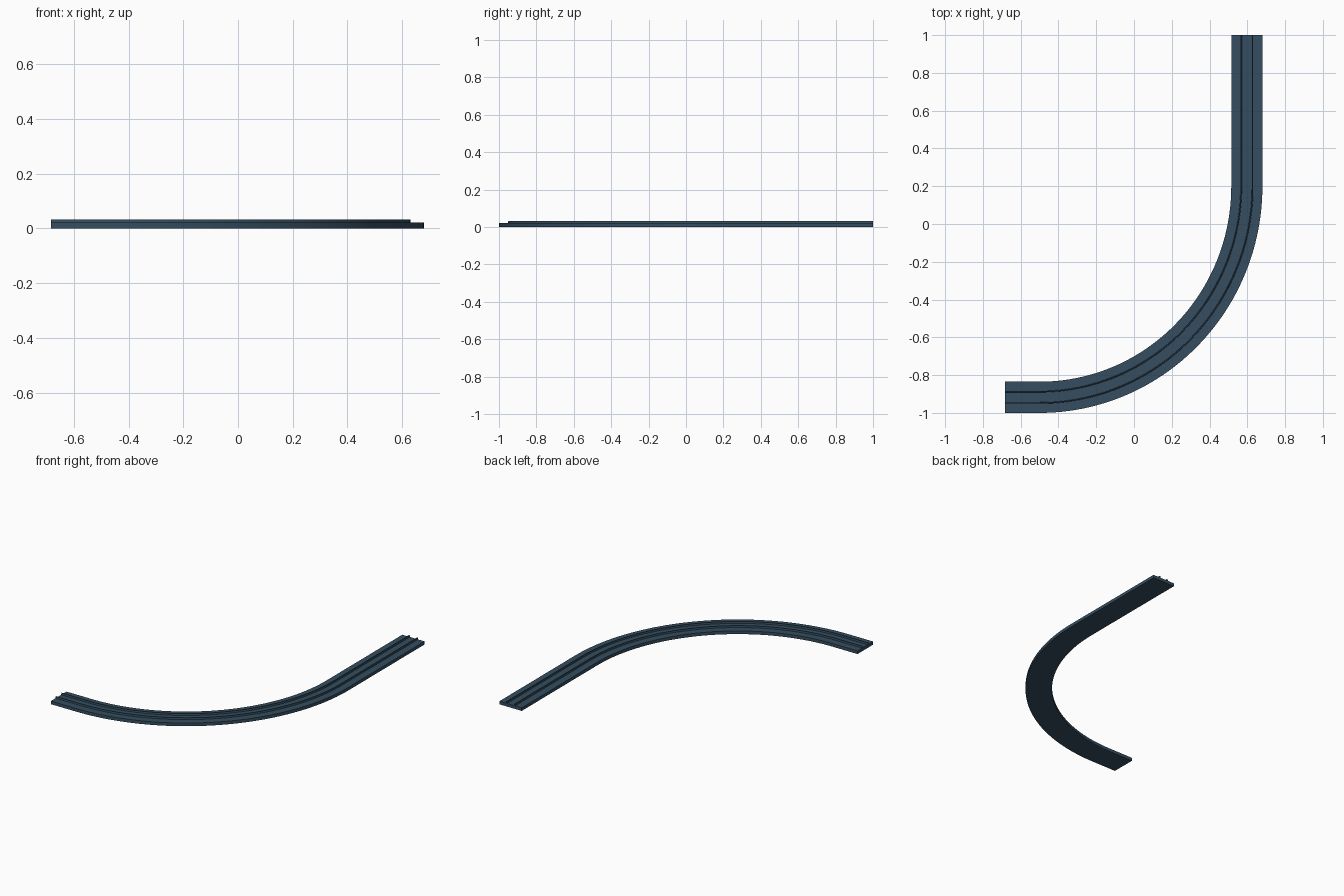
import bpy, bmesh, math
from mathutils import Vector

if "Cube" in bpy.data.objects:
    bpy.data.objects.remove(bpy.data.objects["Cube"])

CX, CY = -0.5, 0.2          # centre of the bend
A, B = 1.0975, 1.1175       # centreline radii
HALF = 0.0825               # half width of the track
BASE_H, RAIL_H = 0.021, 0.033
STEPS = 48

mat = bpy.data.materials.new("slate_blue")
mat.diffuse_color = (0.035, 0.075, 0.115, 1)
mat.use_nodes = True
mat.node_tree.nodes["Principled BSDF"].inputs["Base Color"].default_value = mat.diffuse_color

# Centreline stations: point and outward normal, straight - bend - straight
stations = [(Vector((CX + A, 1.0)), Vector((1, 0)))]
for i in range(STEPS + 1):
    t = -math.pi / 2 * i / STEPS
    point = Vector((CX + A * math.cos(t), CY + B * math.sin(t)))
    normal = Vector((math.cos(t) / A, math.sin(t) / B)).normalized()
    stations.append((point, normal))
stations.append((Vector((-0.684, CY - B)), Vector((0, -1))))


def sweep(name, profile):
    """Sweep a closed (offset, height) profile along the centreline."""
    bm = bmesh.new()
    rings = []
    for p, n in stations:
        ring = []
        for off, z in profile:
            q = p + n * off
            ring.append(bm.verts.new((q.x, q.y, z)))
        rings.append(ring)
    k = len(profile)
    for r0, r1 in zip(rings, rings[1:]):
        for j in range(k):
            bm.faces.new((r0[j], r0[(j + 1) % k], r1[(j + 1) % k], r1[j]))
    bm.faces.new(rings[0])
    bm.faces.new(rings[-1])
    bmesh.ops.recalc_face_normals(bm, faces=bm.faces)
    mesh = bpy.data.meshes.new(name)
    bm.to_mesh(mesh)
    bm.free()
    obj = bpy.data.objects.new(name, mesh)
    bpy.context.collection.objects.link(obj)
    mesh.materials.append(mat)
    bpy.ops.object.select_all(action='DESELECT')
    obj.select_set(True)
    bpy.context.view_layer.objects.active = obj
    bpy.ops.object.shade_smooth_by_angle(angle=math.radians(30))
    return obj


# Flat track bed
sweep("track_bed", [(-HALF, 0), (HALF, 0), (HALF, BASE_H), (-HALF, BASE_H)])

# Two thin raised rails
for label, c in (("inner_rail", -0.030), ("outer_rail", 0.030)):
    sweep(label, [(c - 0.004, BASE_H - 0.002), (c + 0.004, BASE_H - 0.002),
                  (c + 0.0025, RAIL_H), (c - 0.0025, RAIL_H)])
